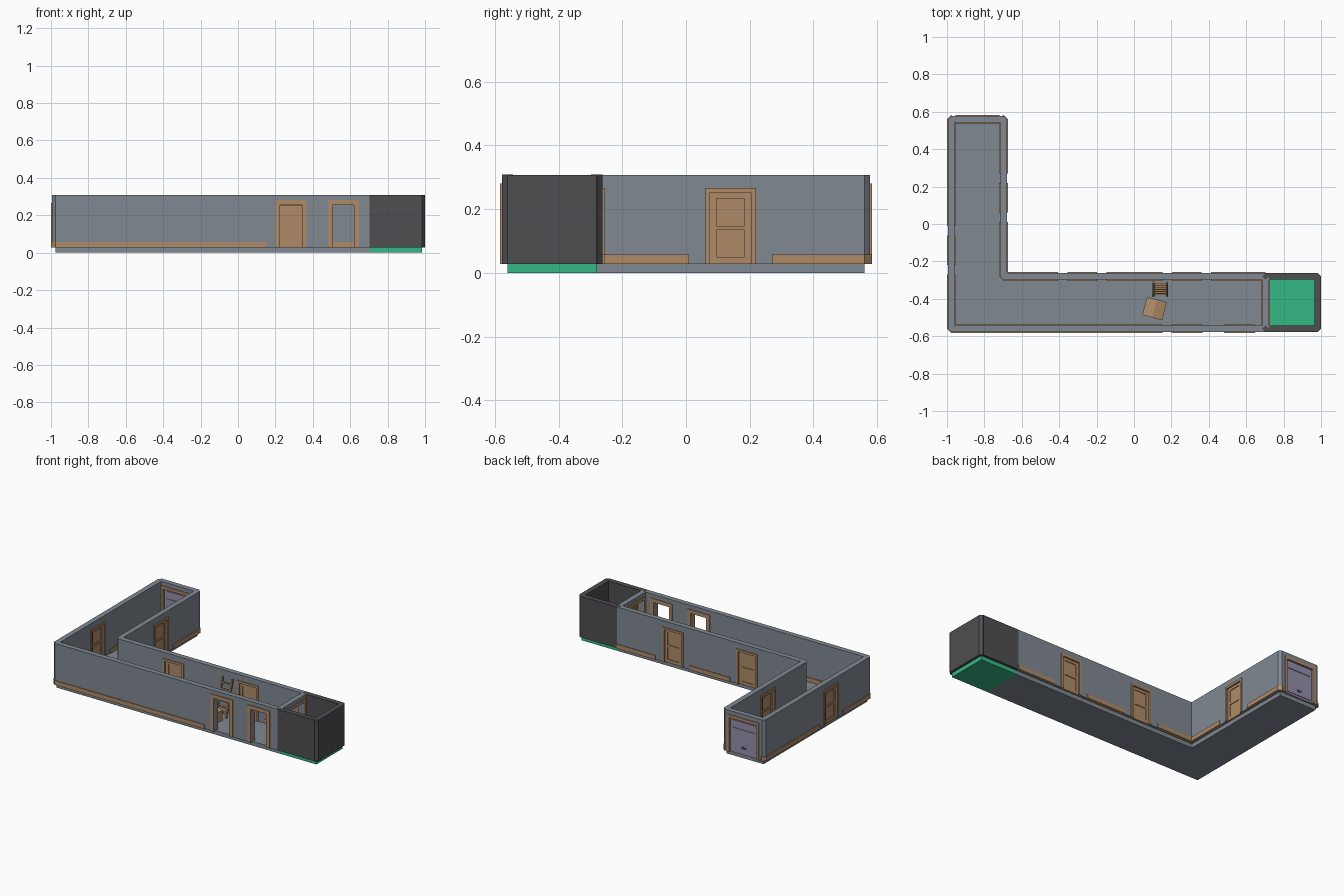
import bpy, bmesh, math
from mathutils import Matrix, Vector

if "Cube" in bpy.data.objects:
    bpy.data.objects.remove(bpy.data.objects["Cube"])

U = 0.28                      # corridor module
T = 0.0175                    # half wall thickness
TRIM = T + 0.006              # half thickness including trim
Z0, Z1 = 0.028, 0.308         # floor top, wall top


def material(name, rgb):
    m = bpy.data.materials.new(name)
    m.diffuse_color = (*rgb, 1)
    m.use_nodes = True
    m.node_tree.nodes["Principled BSDF"].inputs["Base Color"].default_value = m.diffuse_color
    return m


GREY = material("wall grey", (0.22, 0.25, 0.29))
WOOD = material("wood brown", (0.43, 0.26, 0.14))
DARK = material("dark grey", (0.078, 0.075, 0.081))
GREEN = material("floor green", (0.035, 0.48, 0.235))
PURPLE = material("shutter purple", (0.30, 0.27, 0.40))

parts = {}


def part(name, mat):
    if name not in parts:
        parts[name] = (bmesh.new(), mat)
    return parts[name][0]


def prism(bm, pts, z0, z1):
    vs = [bm.verts.new((x, y, z0)) for x, y in pts]
    f = bm.faces.new(vs)
    r = bmesh.ops.extrude_face_region(bm, geom=[f])
    top = [v for v in r["geom"] if isinstance(v, bmesh.types.BMVert)]
    bmesh.ops.translate(bm, verts=top, vec=(0, 0, z1 - z0))


def bar(bm, p, q, half, z0, z1, e0=0, e1=0):
    """Upright slab centred on the plan line p-q."""
    p, q = Vector(p), Vector(q)
    d = (q - p).normalized()
    n = Vector((-d.y, d.x)) * half
    a, b = p - d * e0, q + d * e1
    prism(bm, [a + n, a - n, b - n, b + n], z0, z1)


def diamond(bm, c, r, z0, z1):
    x, y = c
    prism(bm, [(x + r, y), (x, y + r), (x - r, y), (x, y - r)], z0, z1)


def wall(bm, p, q, openings=()):
    """Wall with openings given as (distance, half width, top)."""
    p, q = Vector(p), Vector(q)
    d = (q - p).normalized()
    cur = p
    for s, w, top in openings:
        a, b = p + d * (s - w), p + d * (s + w)
        bar(bm, cur, a, T, Z0, Z1)
        bar(bm, a, b, T, top, Z1)
        cur = b
    bar(bm, cur, q, T, Z0, Z1)


def frame(bm, c, d, inner, outer, ztop, zout):
    c, d = Vector(c), Vector(d)
    for s in (-1, 1):
        bar(bm, c + d * s * inner, c + d * s * outer, TRIM, Z0, zout)
    bar(bm, c - d * inner, c + d * inner, TRIM, ztop, zout)


def leaf(bm, c, d, w, ztop):
    """Door leaf: core with stiles and rails leaving two sunk panels."""
    c, d = Vector(c), Vector(d)
    bar(bm, c - d * w, c + d * w, 0.007, Z0, ztop)
    pw = 0.044
    for s in (-1, 1):
        bar(bm, c + d * s * pw, c + d * s * w, 0.012, Z0, ztop)
    for a, b in ((Z0, 0.05), (0.134, 0.148), (0.234, ztop)):
        bar(bm, c - d * pw, c + d * pw, 0.012, a, b)


# plan lines
XL, XI, XP, XR = -0.977, -0.697, 0.703, 0.983
YB, YI, YT = -0.56, -0.28, 0.56
X, Y = (1, 0), (0, 1)

# floors
bm = part("corridor_floor", GREY)
prism(bm, [(XL, YT), (XL, YB), (XP, YB), (XP, YI), (XI, YI), (XI, YT)], 0, Z0)
prism(part("lift_floor", GREEN), [(XP, YB), (XR, YB), (XR, YI), (XP, YI)], 0, Z0)

# corridor walls
D, O, W = (0.064, 0.252), (0.0585, 0.256), (0.103, 0.262)
bm = part("corridor_walls", GREY)
wall(bm, (XL, YB), (XL, YT), [(1.5 * U, *D)])
wall(bm, (XI, YI), (XI, YT), [(1.5 * U, *D)])
wall(bm, (XI, YI), (XP, YI), [(1.5 * U, *D), (3.5 * U, *D)])
wall(bm, (XL, YB), (XP, YB), [(4.5 * U, *O), (5.5 * U, *O)])
wall(bm, (XL, YT), (XI, YT), [(0.5 * U, *W)])
wall(bm, (XP, YB), (XP, YI), [(0.5 * U, *W)])
for c in ((XL, YB), (XL, YT), (XI, YT), (XI, YI)):
    diamond(bm, c, T, Z0, Z1)

# dark lift walls
bm = part("lift_walls", DARK)
for p, q in (((XP, YB), (XR, YB)), ((XR, YB), (XR, YI)), ((XP, YI), (XR, YI))):
    wall(bm, p, q)
for c in ((XP, YB), (XP, YI), (XR, YB), (XR, YI)):
    diamond(bm, c, T + 0.0003, Z0, Z1 + 0.0003)

# two-panel doors with frames
doors = [((XL, -U / 2), Y), ((XI, U / 2), Y),
         ((XI + 1.5 * U, YI), X), ((XI + 3.5 * U, YI), X)]
for c, d in doors:
    frame(part("door_frames", WOOD), c, d, D[0], 0.079, D[1], 0.267)
    leaf(part("doors", WOOD), c, d, *D)

# open frames on the front wall, wide frames at the corridor ends
bm = part("opening_frames", WOOD)
for k in (4.5, 5.5):
    frame(bm, (XL + k * U, YB), X, O[0], 0.083, O[1], 0.281)
bm = part("wide_frames", WOOD)
frame(bm, ((XL + XI) / 2, YT), X, W[0], 0.118, W[1], 0.281)
frame(bm, (XP, (YB + YI) / 2), Y, W[0], 0.118, W[1], 0.281)

# purple end door with raised panels and a pull plate
cx = (XL + XI) / 2
bm = part("end_door", PURPLE)
bar(bm, (cx - W[0], YT), (cx + W[0], YT), 0.010, Z0, W[1])
for a, b in ((0.042, 0.198), (0.21, 0.25)):
    bar(bm, (cx - 0.088, YT), (cx + 0.088, YT), 0.014, a, b)
bm = part("end_door_pull", DARK)
bmesh.ops.create_cone(bm, cap_ends=True, segments=16, radius1=0.02, radius2=0.02, depth=0.034,
                      matrix=Matrix.Translation((cx, YT, 0.075)) @ Matrix.Diagonal((1, 1, 0.4, 1))
                      @ Matrix.Rotation(math.pi / 2, 4, "X"))

# skirting boards on both wall sides
bm = part("skirting", WOOD)
E = 0.01
runs = [((XL, YB), (XL, -U), 0, E), ((XL, 0), (XL, YT), E, 0),
        ((XI, YI), (XI, 0), 0, E), ((XI, U), (XI, YT), E, 0),
        ((XI, YI), (XI + U, YI), 0, E), ((XI + 2 * U, YI), (XI + 3 * U, YI), E, E),
        ((XI + 4 * U, YI), (XP, YI), E, 0), ((XL, YB), (XL + 4 * U, YB), 0, E)]
for p, q, e0, e1 in runs:
    bar(bm, p, q, TRIM, Z0, 0.057, e0, e1)
for c in ((XL, YB), (XL, YT), (XI, YT), (XI, YI)):
    diamond(bm, c, TRIM, Z0, 0.057)

# ladder leaning on the inner wall
bm = part("ladder", WOOD)
foot, head = Vector((0.141, -0.382, 0.032)), Vector((0.141, -0.312, 0.272))
tilt = Matrix.Rotation(-math.atan2(head.y - foot.y, head.z - foot.z), 4, "X")
length = (head - foot).length
for s in (-1, 1):
    bmesh.ops.create_cube(bm, size=1, matrix=Matrix.Translation((foot + head) / 2 + Vector((s * 0.037, 0, 0)))
                          @ tilt @ Matrix.Diagonal((0.009, 0.012, length, 1)))
for i in range(6):
    pos = foot.lerp(head, 0.1 + i * 0.15)
    bmesh.ops.create_cube(bm, size=1, matrix=Matrix.Translation(pos) @ tilt
                          @ Matrix.Diagonal((0.07, 0.010, 0.008, 1)))

# carton with two slightly sloping top flaps
bm = part("carton", WOOD)
prism(bm, [(-0.055, 0), (0.055, 0), (0.055, 0.07), (0, 0.083), (-0.055, 0.07)], -0.05, 0.05)
bmesh.ops.transform(bm, verts=bm.verts, matrix=Matrix.Translation((0.11, -0.452, Z0))
                    @ Matrix.Rotation(math.radians(-15), 4, "Z") @ Matrix.Rotation(math.pi / 2, 4, "X"))

# turn every part into an object
for name, (bm, mat) in parts.items():
    bmesh.ops.recalc_face_normals(bm, faces=bm.faces)
    me = bpy.data.meshes.new(name)
    bm.to_mesh(me)
    bm.free()
    me.materials.append(mat)
    bpy.context.collection.objects.link(bpy.data.objects.new(name, me))
